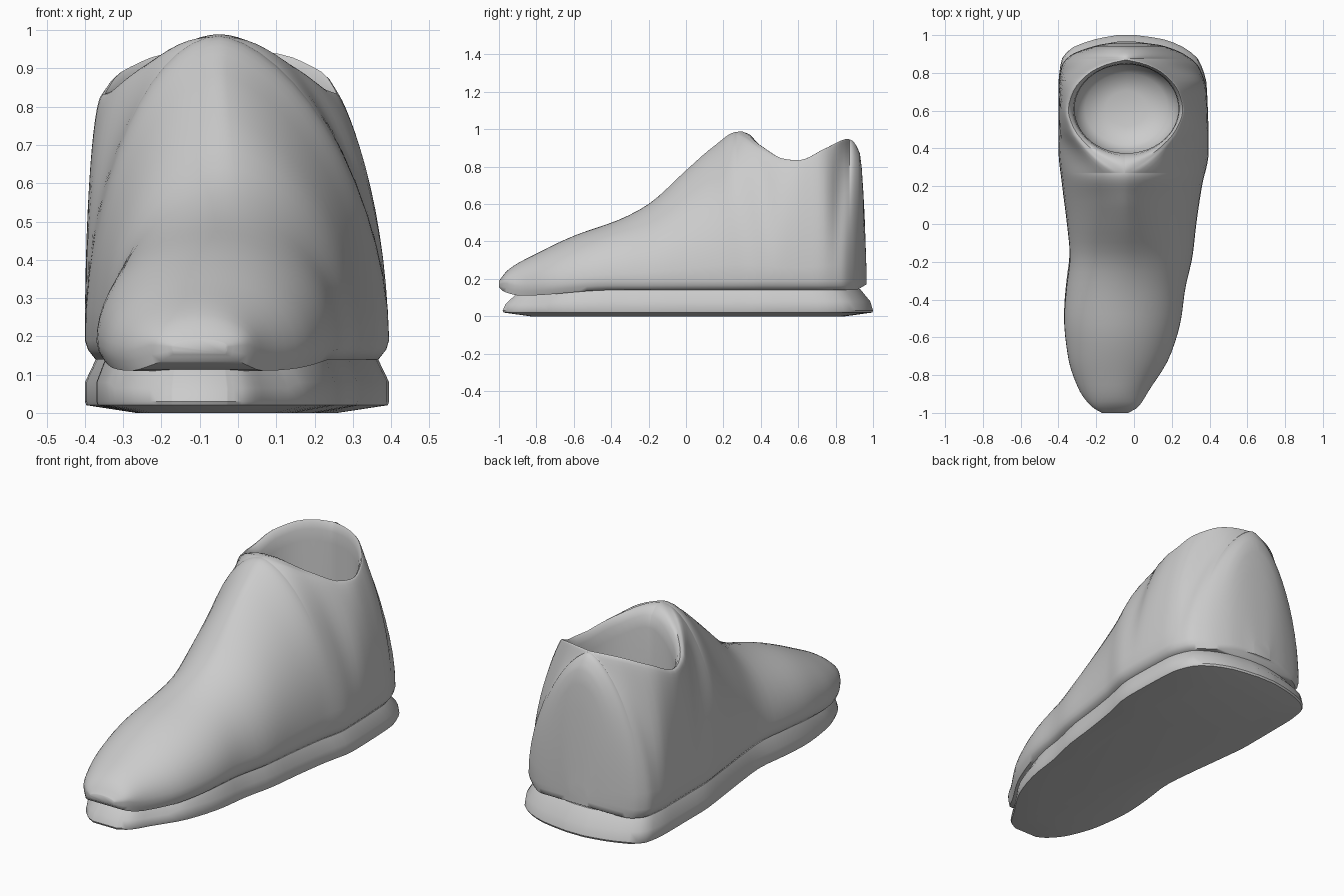
import bpy, bmesh, math

if "Cube" in bpy.data.objects:
    bpy.data.objects.remove(bpy.data.objects["Cube"])

def curve(*pts):
    """Monotone cubic through (position, value) points."""
    xs, ys = zip(*pts)
    d = [(ys[i + 1] - ys[i]) / (xs[i + 1] - xs[i]) for i in range(len(xs) - 1)]
    m = [d[0]] + [2 * a * b / (a + b) if a * b > 0 else 0 for a, b in zip(d, d[1:])] + [d[-1]]
    def f(x):
        x = min(max(x, xs[0]), xs[-1])
        i = 0
        while i < len(d) - 1 and x > xs[i + 1]:
            i += 1
        h = xs[i + 1] - xs[i]
        t = (x - xs[i]) / h
        return ((2*t**3 - 3*t*t + 1) * ys[i] + (t**3 - 2*t*t + t) * h * m[i]
                + (3*t*t - 2*t**3) * ys[i + 1] + (t**3 - t*t) * h * m[i + 1])
    return f

# plan outline of the foot, left and right
left = curve((-1, -.17), (-.97, -.22), (-.88, -.29), (-.7, -.35), (-.5, -.37), (-.35, -.36),
             (-.17, -.34), (0, -.355), (.2, -.38), (.4, -.4), (.7, -.4), (.83, -.385),
             (.89, -.34), (.945, -.2), (.965, -.09))
right = curve((-1, -.03), (-.97, .02), (-.88, .08), (-.7, .19), (-.5, .25), (-.35, .27),
              (-.17, .31), (0, .33), (.2, .36), (.38, .395), (.7, .385), (.83, .345),
              (.89, .28), (.945, .15), (.965, .01))
# side profile of the top, bottom seam, ridge line, collar half width
top = curve((-1, .19), (-.95, .25), (-.8, .335), (-.6, .43), (-.35, .52), (-.2, .6), (0, .78),
            (.15, .91), (.27, .985), (.4, .905), (.52, .838), (.6, .83), (.75, .895),
            (.875, .945), (.93, .87), (.952, .6), (.965, .25))
seam = curve((-1, .155), (-.97, .13), (-.88, .11), (-.4, .14), (.9, .14), (.965, .17))
ridge = curve((-1, -.1), (-.6, -.07), (-.2, -.03), (.2, -.05), (.965, -.04))
collar = curve((.27, 0), (.33, .1), (.4, .19), (.5, .275), (.6, .31), (.7, .285),
               (.8, .2), (.85, .1), (.875, 0))
# roundness of the cross-section on each side, and how late the collar widens it
round_l = curve((-.4, .5), (.1, .6), (.27, .52), (.6, .55), (.8, .75), (.9, .6), (.965, .4))
round_r = curve((-.4, .5), (.1, .7), (.27, .62), (.5, .8), (.8, .95), (.9, .65), (.965, .4))
late = curve((.27, 5), (.36, 2), (.52, 0), (.75, 0), (.875, 3))

def stations(a, b, n):
    return [(a + b) / 2 - (b - a) / 2 * math.cos(math.pi * i / n) for i in range(n + 1)]

def finish(name, bm, angle):
    bmesh.ops.remove_doubles(bm, verts=bm.verts, dist=1e-4)
    bmesh.ops.recalc_face_normals(bm, faces=bm.faces)
    mesh = bpy.data.meshes.new(name)
    bm.to_mesh(mesh)
    bm.free()
    ob = bpy.data.objects.new(name, mesh)
    bpy.context.collection.objects.link(ob)
    bpy.ops.object.select_all(action='DESELECT')
    ob.select_set(True)
    bpy.context.view_layer.objects.active = ob
    bpy.ops.object.shade_smooth_by_angle(angle=math.radians(angle))

def bridge(bm, a, b, closed=True):
    n = len(a)
    for i in range(n if closed else n - 1):
        j = (i + 1) % n
        bm.faces.new((a[i], a[j], b[j], b[i]))

def side(y, edge, sign, power, n=14):
    """Half cross-section from the seam up to the ridge or collar."""
    h, z0, mid = top(y), seam(y), (left(y) + right(y)) / 2
    z1 = min(z0 + .05, (z0 + h) / 2)
    pts = [(mid + (edge - mid) * .93, y, z0), (mid + (edge - mid) * .98, y, (z0 + z1) / 2)]
    for k in range(n + 1):
        s = math.sin(math.pi / 2 * k / n)
        tip = ridge(y) + sign * collar(y) * s ** late(y)
        pts.append((tip + (edge - tip) * max(0, 1 - s * s) ** power, y, z1 + (h - z1) * s))
    return pts

# upper: cross-sections along the foot, open at the collar
front, ankle, heel = stations(-1, .27, 36), stations(.27, .875, 28), stations(.875, .965, 14)
ys = front + ankle[1:] + heel[1:]
bm = bmesh.new()
L = [[bm.verts.new(p) for p in side(y, left(y), -1, round_l(y))] for y in ys]
R = [[bm.verts.new(p) for p in side(y, right(y), 1, round_r(y))] for y in ys]
for rows in (L, R):
    for a, b in zip(rows, rows[1:]):
        bridge(bm, a, b, False)
for a, b in zip(zip(L, R), list(zip(L, R))[1:]):
    bm.faces.new((a[0][0], a[1][0], b[1][0], b[0][0]))
for k in (0, -1):
    bm.faces.new(L[k] + R[k][-2::-1])

# collar roll and inner lining: rim blends into an oval opening
i0, i1 = len(front) - 1, len(front) + len(ankle) - 2
rim = [L[i][-1] for i in range(i0, i1 + 1)] + [R[i][-1] for i in range(i1 - 1, i0, -1)]
prev = rim
for blend, size, drop, floor in ((.2, 1, -.004, 0), (.55, 1, .008, 0), (.85, 1, .04, 0),
                                 (1, 1, .1, 0), (1, 1.02, 0, .45), (1, 1, 0, .34),
                                 (1, .8, 0, .26), (1, .4, 0, .23)):
    ring = []
    for v in rim:
        dx, dy = (v.co.x + .04) / .275, (v.co.y - .61) / .235
        r = math.hypot(dx, dy)
        ox, oy = -.04 + .275 * size * dx / r, .61 + .235 * size * dy / r
        ring.append(bm.verts.new((v.co.x + (ox - v.co.x) * blend, v.co.y + (oy - v.co.y) * blend,
                                  floor or v.co.z - drop)))
    bridge(bm, prev, ring)
    prev = ring
bm.faces.new(prev)
finish("shoe_upper", bm, 60)

# sole: stacked outlines with a flared welt and a chamfered bottom
bm = bmesh.new()
prev = None
us = stations(-1, .965, 44)
for sx, sy, z in ((.66, .85, 0), (.99, .995, .02), (1, 1, .03), (1, .985, .08), (.92, .93, None)):
    ring = []
    for edge, order in ((left, us), (right, us[::-1])):
        for u in order:
            mid = (left(u) + right(u)) / 2
            y = .01 + (-.99 + (u + 1) / 1.965 * 1.98) * sy
            height = seam(max(-.88, min(.9, y))) + .006 if z is None else z
            if u < -.8 and z == .08:
                height = .065
            ring.append(bm.verts.new((mid + (edge(u) - mid) * sx, y, height)))
    if prev:
        bridge(bm, prev, ring)
    else:
        bm.faces.new(ring)
    prev = ring
# top of the sole, strip by strip so that it follows the seam
n = len(us)
for i in range(n - 1):
    bm.faces.new((prev[i], prev[i + 1], prev[2 * n - 2 - i], prev[2 * n - 1 - i]))
finish("sole", bm, 40)
